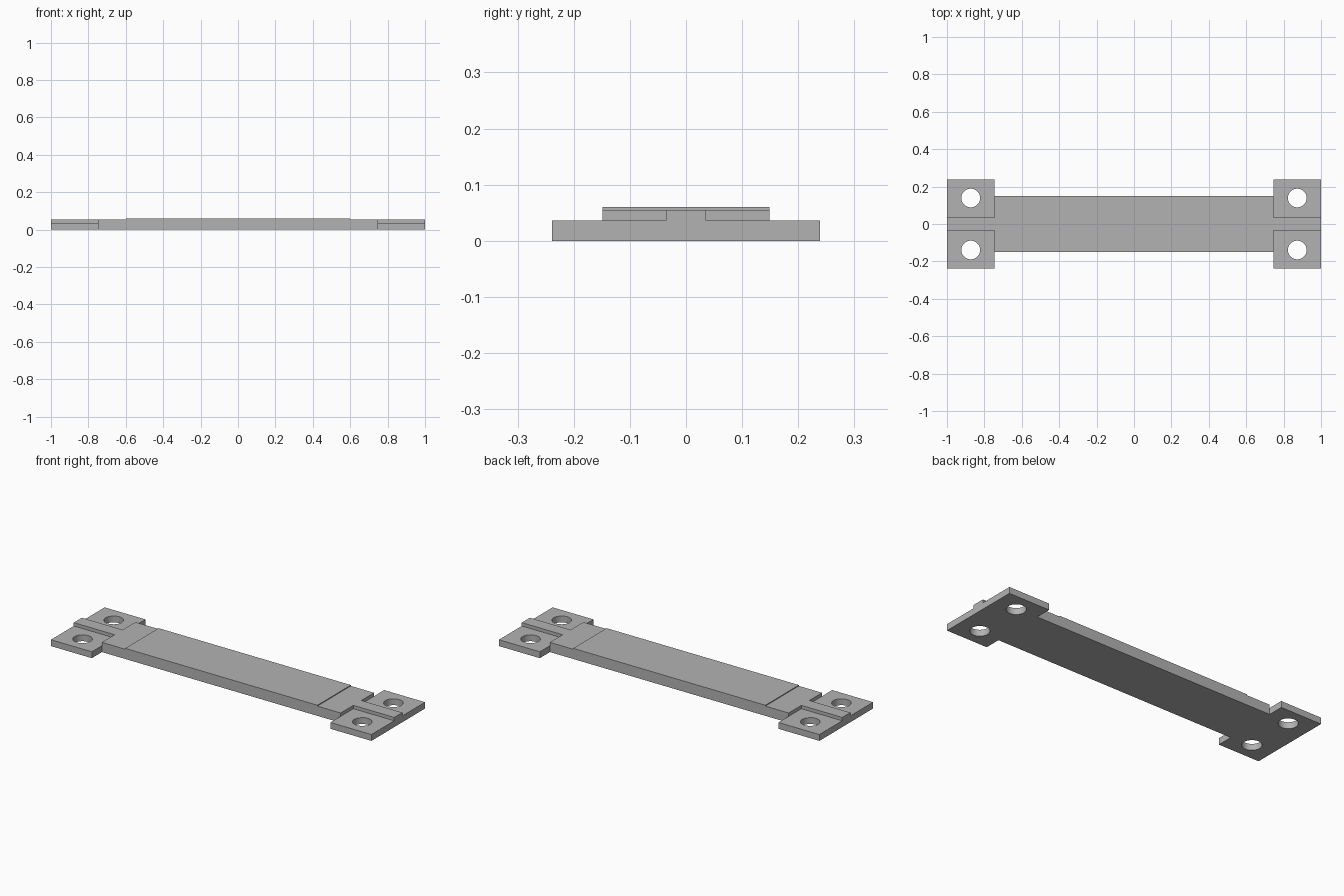
import bpy
import bmesh

if "Cube" in bpy.data.objects:
    bpy.data.objects.remove(bpy.data.objects["Cube"])

HALF_LENGTH, HALF_WIDTH = 1.0, 0.239
BAR_END, BAR_WIDTH = 0.745, 0.149
RIB_WIDTH = 0.036
PAD_TOP, BAR_TOP, PLATE_TOP, PLATE_END = 0.036, 0.055, 0.06, 0.6
HOLE_X, HOLE_Y, HOLE_RADIUS = 0.873, 0.139, 0.05

grey = bpy.data.materials.new("plain grey")
grey.use_nodes = True
colour = (0.45, 0.45, 0.45, 1)
grey.diffuse_color = colour
grey.node_tree.nodes["Principled BSDF"].inputs["Base Color"].default_value = colour


def extrude_outline(name, outline, offset):
    """Solid made by pushing a flat outline along an offset."""
    bm = bmesh.new()
    face = bm.faces.new([bm.verts.new(p) for p in outline])
    moved = bmesh.ops.extrude_face_region(bm, geom=[face])["geom"]
    verts = [v for v in moved if isinstance(v, bmesh.types.BMVert)]
    bmesh.ops.translate(bm, verts=verts, vec=offset)
    bmesh.ops.recalc_face_normals(bm, faces=bm.faces)
    mesh = bpy.data.meshes.new(name)
    bm.to_mesh(mesh)
    bm.free()
    mesh.materials.append(grey)
    obj = bpy.data.objects.new(name, mesh)
    bpy.context.collection.objects.link(obj)
    return obj


def cut(obj, cutter):
    mod = obj.modifiers.new("cut", "BOOLEAN")
    mod.operation = "DIFFERENCE"
    mod.solver = "EXACT"
    mod.object = cutter
    bpy.context.view_layer.objects.active = obj
    bpy.ops.object.modifier_apply(modifier=mod.name)
    bpy.data.objects.remove(cutter)


def cut_box(obj, x0, x1, y0, y1, z0, z1):
    corners = [(x0, y0, z0), (x1, y0, z0), (x1, y1, z0), (x0, y1, z0)]
    cut(obj, extrude_outline("box_cutter", corners, (0, 0, z1 - z0)))


# Full-width body from its stepped side profile
half = [(HALF_LENGTH, 0), (HALF_LENGTH, BAR_TOP), (PLATE_END, BAR_TOP), (PLATE_END, PLATE_TOP)]
profile = half + [(-x, z) for x, z in reversed(half)]
body = extrude_outline("mounting_bar", [(x, -HALF_WIDTH, z) for x, z in profile],
                       (0, 2 * HALF_WIDTH, 0))

# Narrow the middle on both sides
for side in (-1, 1):
    y0, y1 = sorted((side * BAR_WIDTH, side))
    cut_box(body, -BAR_END, BAR_END, y0, y1, -1, 1)

# Lower the four corner pads and drill their screw holes
for end in (-1, 1):
    for side in (-1, 1):
        x0, x1 = sorted((end * BAR_END, end * 2))
        y0, y1 = sorted((side * RIB_WIDTH, side))
        cut_box(body, x0, x1, y0, y1, PAD_TOP, 1)
        bpy.ops.mesh.primitive_cylinder_add(
            vertices=48, radius=HOLE_RADIUS, depth=1,
            location=(end * HOLE_X, side * HOLE_Y, 0))
        drill = bpy.context.object
        drill.data.materials.append(grey)
        cut(body, drill)

bpy.ops.object.select_all(action="DESELECT")
body.select_set(True)
bpy.context.view_layer.objects.active = body
bpy.ops.object.shade_smooth_by_angle()
